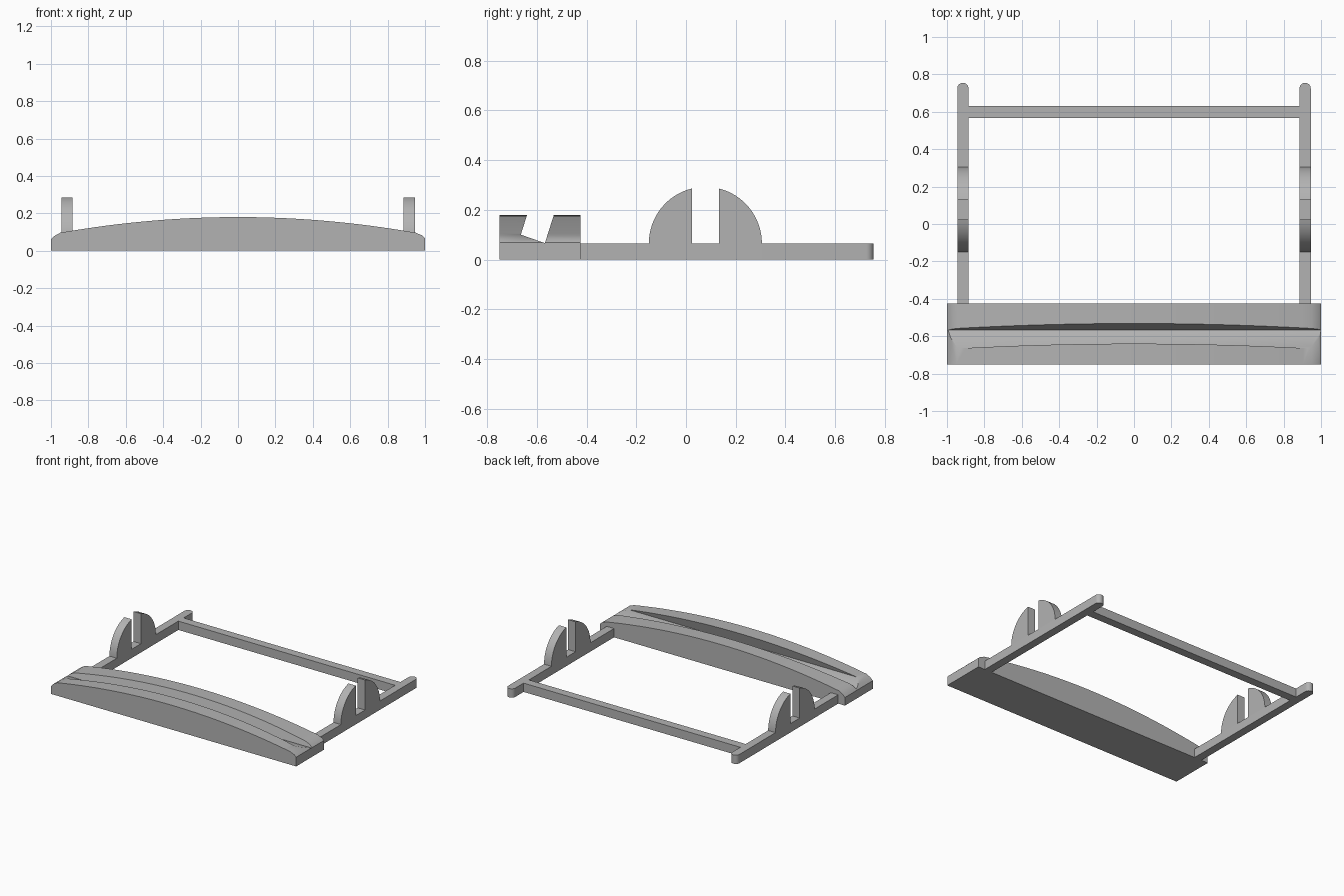
import bpy, bmesh
from math import sin, cos, pi, acos
from mathutils import Vector

cube = bpy.data.objects.get("Cube")
if cube:
    bpy.data.objects.remove(cube)

GREY = (0.45, 0.45, 0.45, 1)
grey = bpy.data.materials.new("plain grey")
grey.use_nodes = True
grey.diffuse_color = GREY
grey.node_tree.nodes["Principled BSDF"].inputs["Base Color"].default_value = GREY


def prism(name, outline, axis, start, end, smooth=False):
    """Extrude a closed 2D outline along an axis; the outline uses the other two axes in order."""
    def place(a, b):
        p = [a, b]
        p.insert(axis, start)
        return p
    bm = bmesh.new()
    face = bm.faces.new([bm.verts.new(place(a, b)) for a, b in outline])
    extruded = bmesh.ops.extrude_face_region(bm, geom=[face])["geom"]
    shift = Vector((0, 0, 0))
    shift[axis] = end - start
    bmesh.ops.translate(bm, vec=shift, verts=[v for v in extruded if isinstance(v, bmesh.types.BMVert)])
    bmesh.ops.recalc_face_normals(bm, faces=bm.faces)
    mesh = bpy.data.meshes.new(name)
    bm.to_mesh(mesh)
    bm.free()
    mesh.materials.append(grey)
    obj = bpy.data.objects.new(name, mesh)
    bpy.context.collection.objects.link(obj)
    if smooth:
        select(obj)
        bpy.ops.object.shade_smooth_by_angle(angle=pi / 6)
    return obj


def select(obj):
    bpy.ops.object.select_all(action="DESELECT")
    obj.select_set(True)
    bpy.context.view_layer.objects.active = obj


def rect(a0, a1, b0, b1):
    return [(a0, b0), (a1, b0), (a1, b1), (a0, b1)]


FRONT, BACK = -0.75, -0.425
BASE_H, RAIL_H = 0.055, 0.065

# Front bar: flat base and a bowed top with an angled slot along it
prism("bar_base", rect(-1, 1, FRONT, BACK), 2, 0, BASE_H)

bow = [(-1, BASE_H), (1, BASE_H), (1, 0.068), (0.985, 0.082)]
steps = 40
for i in range(steps + 1):
    x = 0.95 - 1.9 * i / steps
    bow.append((x, 0.18 - 0.0926 * x * x))
bow += [(-0.98, 0.08), (-1, 0.06)]
bar_top = prism("bar_top", bow, 1, FRONT, BACK)

slot = [(-0.568, 0.066), (-0.494, 0.3), (-0.602, 0.3), (-0.665, 0.10)]
cutter = prism("slot_cutter", slot, 0, -1.1, 1.1)
cutter.hide_render = True
cut = bar_top.modifiers.new("slot", "BOOLEAN")
cut.operation = "DIFFERENCE"
cut.solver = "EXACT"
cut.object = cutter
select(bar_top)
bpy.ops.object.modifier_apply(modifier=cut.name)
bpy.data.objects.remove(cutter)
bpy.ops.object.shade_smooth_by_angle(angle=pi / 6)

# Side rails with rounded tips, each carrying a split half-round holder
RAIL_X, HALF_W, TIP_Y = 0.915, 0.03, 0.725
MID_Y, RADIUS = 0.078, 0.2275
GAP = acos(0.054 / RADIUS)
for side, sign in (("left", 1), ("right", -1)):
    x = sign * RAIL_X
    tip = [(x + HALF_W * cos(pi * i / 12), TIP_Y + HALF_W * sin(pi * i / 12)) for i in range(13)]
    prism(side + "_rail", [(x - HALF_W, BACK), (x + HALF_W, BACK)] + tip, 2, 0, RAIL_H, smooth=True)
    for end, d in (("back", 1), ("front", -1)):
        arc = [(MID_Y + d * RADIUS * cos(GAP * i / 16), RAIL_H + RADIUS * sin(GAP * i / 16))
               for i in range(17)]
        foot = [(MID_Y + d * 0.054, RAIL_H)]
        prism(f"{side}_{end}_holder", arc + foot, 0, x - HALF_W, x + HALF_W, smooth=True)

# Rear crossbar between the rails
inner = RAIL_X - HALF_W
prism("rear_crossbar", rect(-inner, inner, 0.568, 0.63), 2, 0, RAIL_H)
